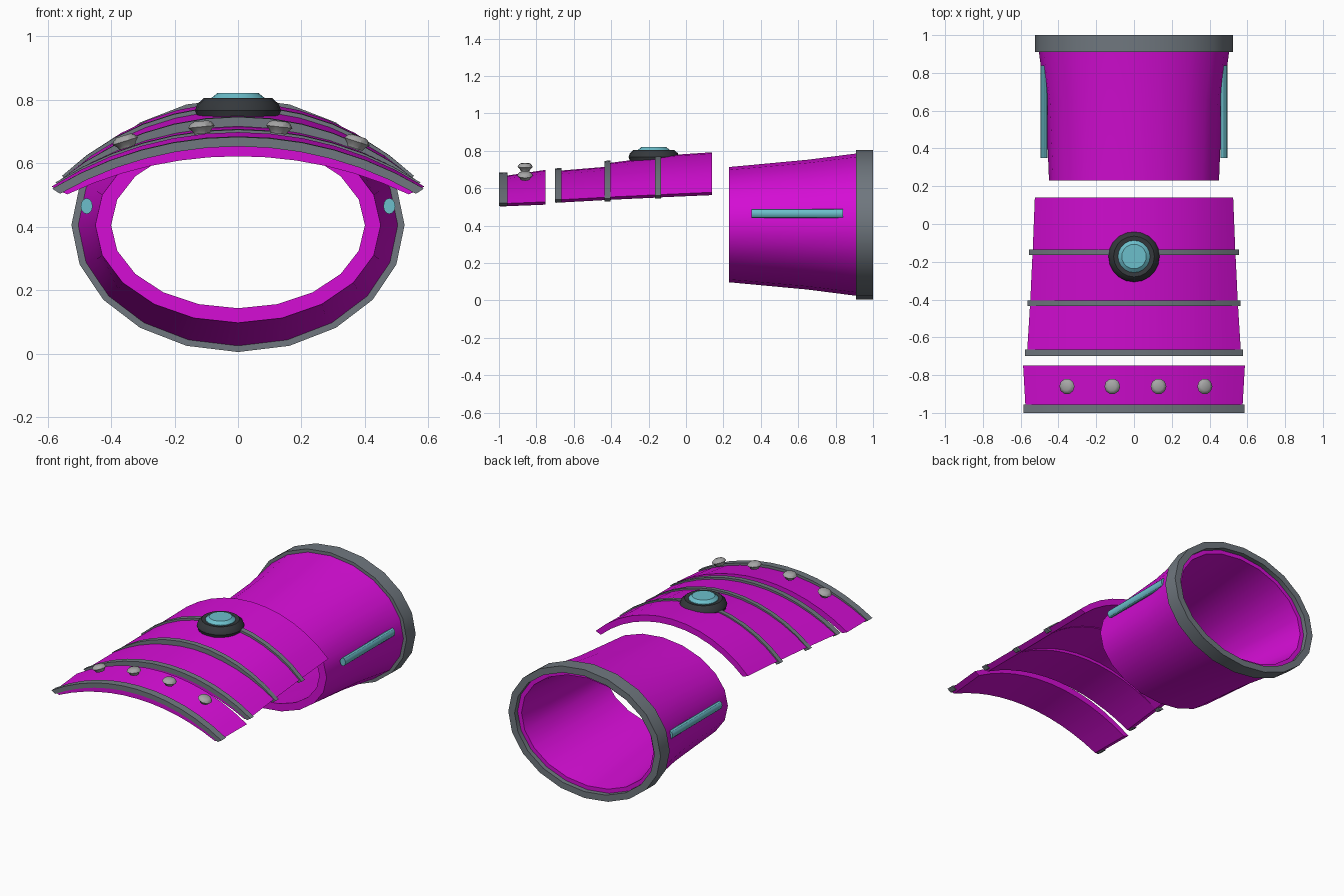
import bpy, bmesh, math
from mathutils import Matrix, Vector

cube = bpy.data.objects.get("Cube")
if cube:
    bpy.data.objects.remove(cube, do_unlink=True)


def material(name, rgb):
    m = bpy.data.materials.new(name)
    m.use_nodes = True
    m.diffuse_color = (*rgb, 1)
    m.node_tree.nodes["Principled BSDF"].inputs["Base Color"].default_value = (*rgb, 1)
    return m


MAGENTA = material("magenta", (0.66, 0.004, 0.66))
GREY = material("slate grey", (0.16, 0.185, 0.21))
DARK = material("dark grey", (0.035, 0.04, 0.045))
CYAN = material("cyan", (0.15, 0.52, 0.6))
SILVER = material("silver", (0.38, 0.38, 0.38))


def loft(name, mat, rows, wrap=False, strip_caps=False, fan_caps=False):
    """Skin closed cross-sections; wrap joins the last one to the first."""
    bm = bmesh.new()
    vs = [[bm.verts.new(p) for p in row] for row in rows]
    n = len(rows[0])
    pairs = list(zip(vs, vs[1:])) + ([(vs[-1], vs[0])] if wrap else [])
    for a, b in pairs:
        for i in range(n):
            j = (i + 1) % n
            bm.faces.new((a[i], a[j], b[j], b[i]))
    for row in (vs[0], vs[-1]):
        if strip_caps:
            for i in range(n // 2 - 1):
                bm.faces.new((row[i], row[i + 1], row[n - 2 - i], row[n - 1 - i]))
        if fan_caps:
            bm.faces.new(row)
    bmesh.ops.recalc_face_normals(bm, faces=bm.faces)
    mesh = bpy.data.meshes.new(name)
    bm.to_mesh(mesh)
    bm.free()
    mesh.materials.append(mat)
    obj = bpy.data.objects.new(name, mesh)
    bpy.context.collection.objects.link(obj)
    bpy.ops.object.select_all(action='DESELECT')
    obj.select_set(True)
    bpy.context.view_layer.objects.active = obj
    bpy.ops.object.shade_smooth_by_angle(angle=math.radians(30))
    return obj


# Forearm sleeve and its rear rim
CENTRE_Z = 0.405


def oval(y, rx, rz, sides=20):
    angles = [math.tau * i / sides for i in range(sides)]
    return [(rx * math.sin(a), y, CENTRE_Z - rz * math.cos(a)) for a in angles]


def tube(name, mat, profile):
    return loft(name, mat, [oval(*p) for p in profile], wrap=True)


tube("forearm_sleeve", MAGENTA, [
    (0.23, 0.45, 0.308), (0.65, 0.467, 0.347), (0.97, 0.512, 0.388),
    (0.97, 0.455, 0.335), (0.65, 0.42, 0.3), (0.23, 0.4, 0.262)])
tube("sleeve_rim", GREY, [
    (0.91, 0.525, 0.4), (1.0, 0.525, 0.4), (1.0, 0.482, 0.36), (0.91, 0.482, 0.36)])


# Curved hand plates
def arc(y, half_width, top, end, count=12):
    rise = top - end
    radius = (half_width ** 2 + rise ** 2) / (2 * rise)
    spread = math.asin(half_width / radius)
    angles = [spread * (2 * i / count - 1) for i in range(count + 1)]
    return [Vector((radius * math.sin(a), y, top - radius + radius * math.cos(a)))
            for a in angles]


def plate_section(y, w, top, bottom):
    return arc(y, w, top, bottom + 0.015) + arc(y, w - 0.035, top - 0.04, bottom)[::-1]


def band_section(y, w, top, bottom):
    return arc(y, w, top, bottom + 0.012) + arc(y, w - 0.025, top - 0.03, bottom - 0.004)[::-1]


def plate(name, front, back):
    loft(name, MAGENTA, [plate_section(*front), plate_section(*back)], strip_caps=True)


def band(name, y, depth, w, top, bottom):
    loft(name, GREY, [band_section(y, w, top, bottom),
                      band_section(y + depth, w, top + 0.002, bottom)], strip_caps=True)


plate("knuckle_plate", (-0.995, 0.573, 0.662, 0.502), (-0.75, 0.587, 0.698, 0.512))
plate("hand_plate_front", (-0.695, 0.567, 0.692, 0.522), (-0.42, 0.55, 0.715, 0.537))
plate("hand_plate_middle", (-0.425, 0.55, 0.733, 0.537), (-0.15, 0.537, 0.768, 0.55))
plate("hand_plate_back", (-0.16, 0.537, 0.772, 0.55), (0.14, 0.525, 0.792, 0.563))
band("knuckle_band", -1.0, 0.045, 0.586, 0.683, 0.508)
band("hand_band_front", -0.7, 0.035, 0.576, 0.706, 0.527)
band("hand_band_middle", -0.435, 0.03, 0.564, 0.746, 0.533)
band("hand_band_back", -0.165, 0.03, 0.555, 0.78, 0.548)


# Turned parts: gem, studs and rods
def lathe(name, mat, profile, sides, place):
    rows = [[place @ Vector((r * math.cos(math.tau * i / sides),
                             r * math.sin(math.tau * i / sides), z))
             for i in range(sides)] for r, z in profile]
    return loft(name, mat, rows, fan_caps=True)


gem_place = Matrix.Translation((0, -0.172, 0.735))
lathe("gem_mount", DARK, [(0.1, 0), (0.128, 0.012), (0.135, 0.032), (0.128, 0.052),
                          (0.108, 0.07), (0.085, 0.066)], 20, gem_place)
lathe("gem", CYAN, [(0.085, 0.05), (0.085, 0.07), (0.065, 0.086)], 20, gem_place)

for number, (x, z) in enumerate([(-0.355, 0.67), (-0.115, 0.715),
                                 (0.13, 0.715), (0.375, 0.668)], 1):
    place = Matrix.Translation((x, -0.86, z)) @ Matrix.Rotation(x * 0.85, 4, 'Y')
    lathe(f"stud_{number}", SILVER, [(0.025, -0.022), (0.03, -0.012), (0.042, 0),
                                     (0.034, 0.012), (0.023, 0.018)], 10, place)

for side, name in ((1, "left"), (-1, "right")):
    place = (Matrix.Translation((side * 0.477, 0.35, 0.465))
             @ Matrix.Rotation(math.radians(-90), 4, 'X') @ Matrix.Diagonal((0.75, 1, 1, 1)))
    lathe(f"{name}_side_rod", CYAN, [(0.025, 0), (0.025, 0.49)], 12, place)
